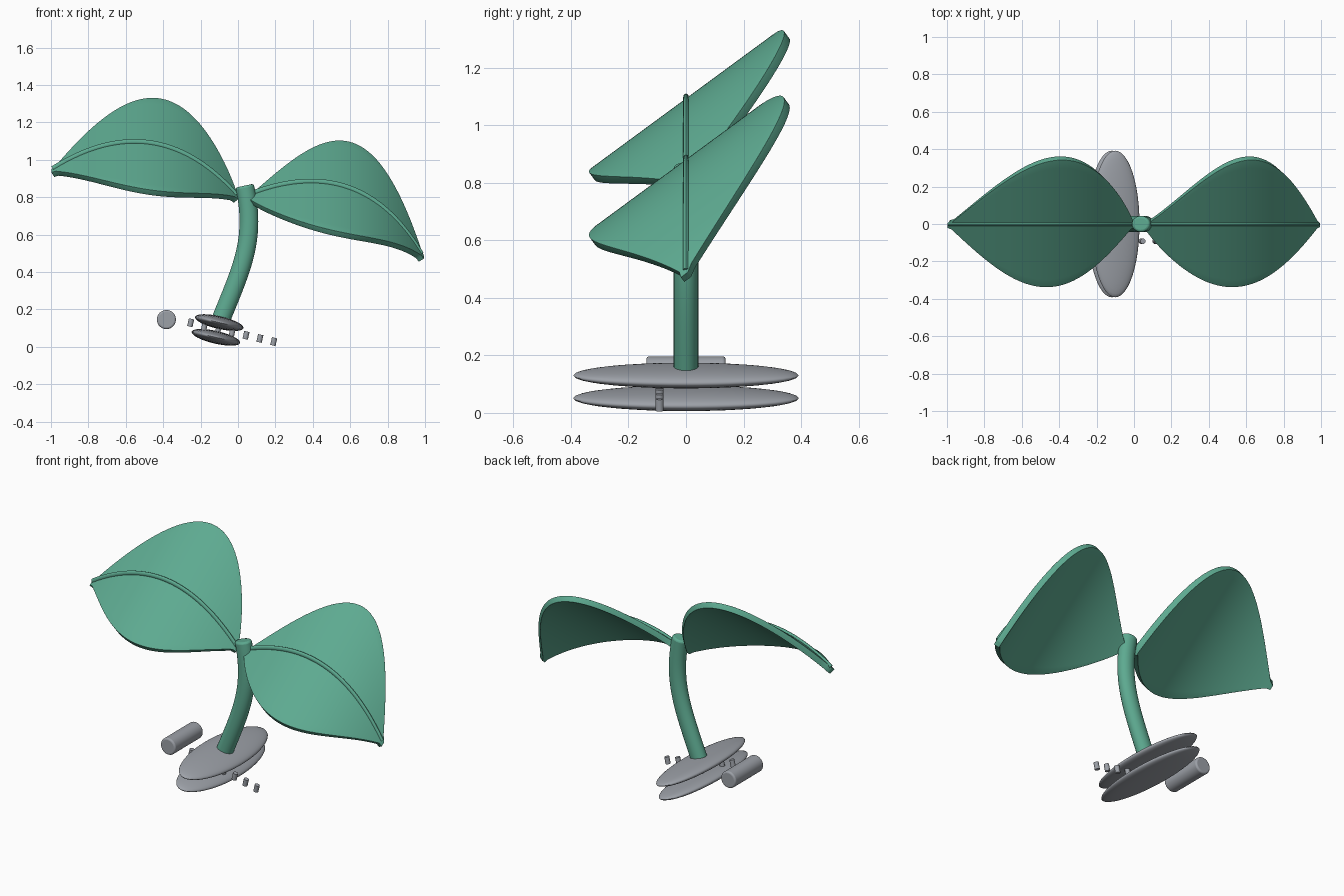
import bpy, bmesh, math
from mathutils import Matrix, Vector

if "Cube" in bpy.data.objects:
    bpy.data.objects.remove(bpy.data.objects["Cube"])


def material(name, rgb):
    m = bpy.data.materials.new(name)
    m.diffuse_color = (*rgb, 1)
    m.use_nodes = True
    m.node_tree.nodes["Principled BSDF"].inputs["Base Color"].default_value = m.diffuse_color
    return m


GREEN = material("leaf green", (0.11, 0.40, 0.28))
GREY = material("cool grey", (0.335, 0.355, 0.39))
TILT = math.radians(13)          # lean of the base parts about the y axis


def add_object(name, bm, mat, smooth=40):
    bmesh.ops.recalc_face_normals(bm, faces=bm.faces)
    me = bpy.data.meshes.new(name)
    bm.to_mesh(me)
    bm.free()
    ob = bpy.data.objects.new(name, me)
    bpy.context.collection.objects.link(ob)
    me.materials.append(mat)
    me.shade_smooth()
    me.set_sharp_from_angle(angle=math.radians(smooth))
    return ob


def tube(name, points, rx, ry, mat, sides=24):
    """Oval capped tube whose rings follow a path in the xz plane."""
    bm = bmesh.new()
    rings = []
    for i, p in enumerate(points):
        d = (points[min(i + 1, len(points) - 1)] - points[max(i - 1, 0)]).normalized()
        side = Vector((0, 1, 0))
        out = side.cross(d)
        rings.append([bm.verts.new(p + rx * math.cos(a) * out + ry * math.sin(a) * side)
                      for a in (2 * math.pi * k / sides for k in range(sides))])
    for r, s in zip(rings, rings[1:]):
        for k in range(sides):
            bm.faces.new((r[k], r[(k + 1) % sides], s[(k + 1) % sides], s[k]))
    bm.faces.new(rings[0])
    bm.faces.new(rings[-1])
    return add_object(name, bm, mat)


def bevel(ob, width, segments, angle=50):
    b = ob.modifiers.new("round edges", 'BEVEL')
    b.width, b.segments = width, segments
    b.limit_method = 'ANGLE'
    b.angle_limit = math.radians(angle)


def leaf(side, base, tip, back_power, front_power):
    """Arched leaf blade, rising towards the back, with a rib along the middle."""
    chord = (tip - base).normalized()
    up = Vector((-chord.z, 0, chord.x)) * (1 if chord.x > 0 else -1)

    def rib_point(t):
        return base.lerp(tip, t) + up * (0.21 * 4 * t * (1 - t))

    nu, nv, slope = 48, 8, 0.735
    bm = bmesh.new()
    rows = []
    for i in range(nu + 1):
        t = i / nu
        c = rib_point(t) - Vector((0, 0, 0.036))
        back = max(0.012, 0.352 * math.sin(math.pi * t ** back_power))
        front = max(0.012, 0.328 * math.sin(math.pi * t ** front_power))
        row = []
        for j in range(-nv, nv + 1):
            y = j / nv * (back if j > 0 else front)
            row.append(bm.verts.new(c + Vector((0, y, slope * y))))
        rows.append(row)
    for r, s in zip(rows, rows[1:]):
        for j in range(2 * nv):
            bm.faces.new((r[j], r[j + 1], s[j + 1], s[j]))
    blade = add_object(side + "_leaf", bm, GREEN, 50)
    sol = blade.modifiers.new("thickness", 'SOLIDIFY')
    sol.thickness, sol.offset = 0.034, 0
    bevel(blade, 0.015, 4, 60)
    tube(side + "_leaf_rib", [rib_point(i / 40) - Vector((0, 0, 0.012)) for i in range(41)],
         0.014, 0.010, GREEN, 12)


leaf("left", Vector((-0.01, 0, 0.825)), Vector((-0.99, 0, 0.965)), 0.79, 1.0)
leaf("right", Vector((0.055, 0, 0.825)), Vector((0.98, 0, 0.508)), 1.13, 0.83)

# Stem: smooth curve through four control points
a, b, c, d = (Vector(p) for p in ((-0.092, 0, 0.145), (0.02, 0, 0.42), (0.1, 0, 0.58), (0.035, 0, 0.862)))
path = [(1 - t) ** 3 * a + 3 * (1 - t) ** 2 * t * b + 3 * (1 - t) * t * t * c + t ** 3 * d
        for t in (i / 24 for i in range(25))]
stem = tube("stem", path, 0.05, 0.043, GREEN)
bevel(stem, 0.012, 3)

# Two flattened oval discs
for name, x, z in (("upper_disc", -0.10, 0.130), ("lower_disc", -0.118, 0.051)):
    bm = bmesh.new()
    bmesh.ops.create_uvsphere(bm, u_segments=48, v_segments=20, radius=1)
    bmesh.ops.transform(bm, verts=bm.verts, matrix=Matrix.Translation((x, 0, z))
                        @ Matrix.Rotation(TILT, 4, 'Y') @ Matrix.Diagonal((0.133, 0.392, 0.034, 1)))
    add_object(name, bm, GREY, 60)


def cylinder(name, radius, depth, matrix, sides):
    bm = bmesh.new()
    bmesh.ops.create_cone(bm, cap_ends=True, segments=sides, radius1=radius,
                          radius2=radius, depth=depth, matrix=matrix)
    return add_object(name, bm, GREY)


# Loose roller lying along y
roller = cylinder("roller", 0.051, 0.275, Matrix.Translation((-0.383, 0, 0.146))
                  @ Matrix.Rotation(math.pi / 2, 4, 'X'), 32)
bevel(roller, 0.01, 4)

# Row of small pegs
for i in range(7):
    cylinder(f"peg_{i + 1}", 0.0145, 0.042, Matrix.Translation((-0.253 + 0.074 * i, -0.092, 0.129 - 0.0168 * i))
             @ Matrix.Rotation(TILT, 4, 'Y'), 16)
